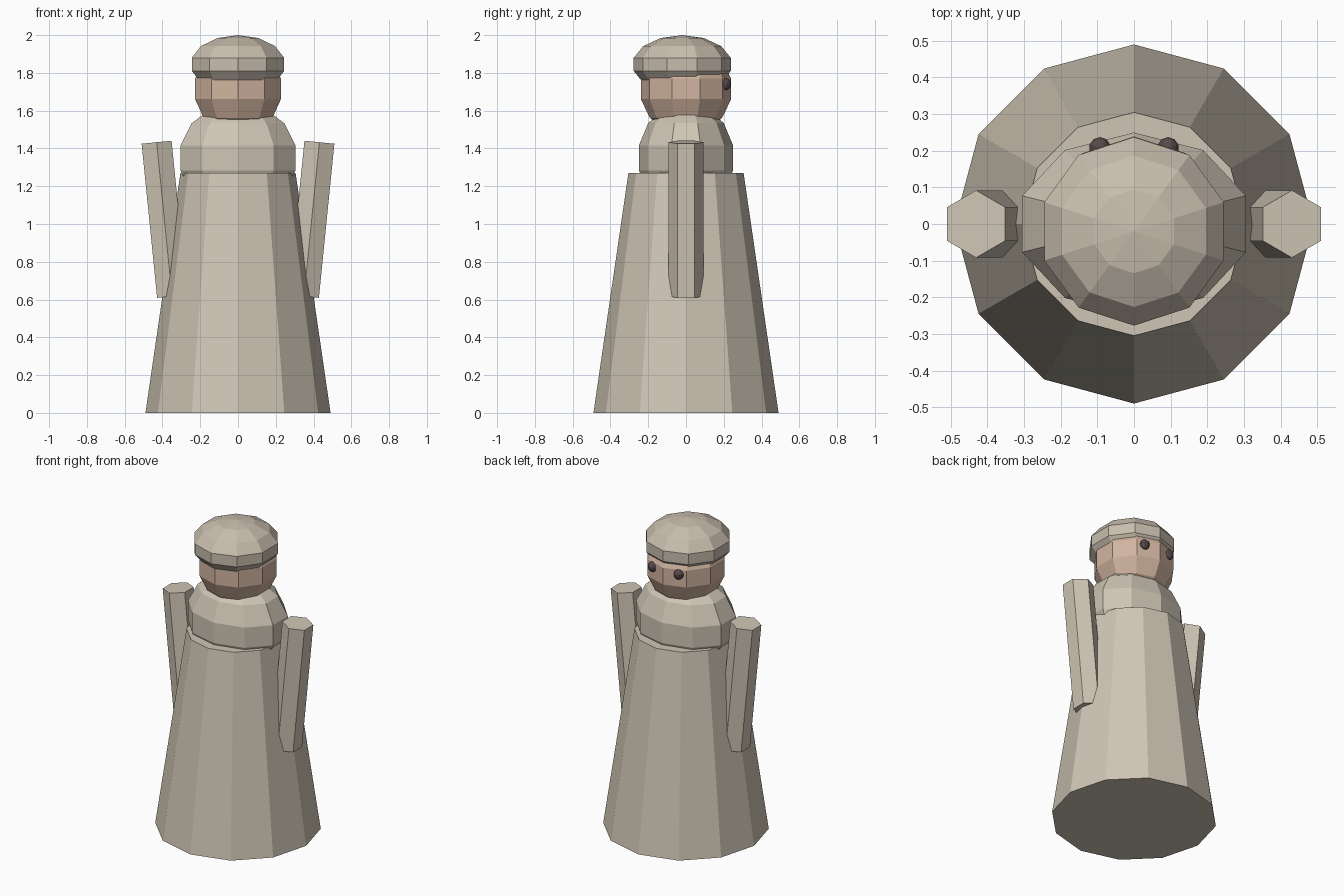
import bpy, math

if "Cube" in bpy.data.objects:
    bpy.data.objects.remove(bpy.data.objects["Cube"])


def material(name, rgb):
    m = bpy.data.materials.new(name)
    m.diffuse_color = (*rgb, 1)
    m.use_nodes = True
    m.node_tree.nodes["Principled BSDF"].inputs["Base Color"].default_value = m.diffuse_color
    return m


CLOTH = material("cloth", (0.62, 0.56, 0.46))
HAT = material("hat_cloth", (0.58, 0.51, 0.42))
SKIN = material("skin", (0.64, 0.46, 0.35))
DARK = material("eye_dark", (0.10, 0.07, 0.07))


def finish(name, mat):
    ob = bpy.context.object
    ob.name = name
    ob.data.materials.append(mat)
    return ob


def ball(name, loc, scale, mat):
    # faceted ball: 10 sides, 7 rings
    bpy.ops.mesh.primitive_uv_sphere_add(segments=10, ring_count=7, radius=1, location=loc)
    bpy.context.object.scale = scale
    return finish(name, mat)


# Robe: 12-sided tapered skirt
bpy.ops.mesh.primitive_cone_add(vertices=12, radius1=0.49, radius2=0.305,
                                depth=1.27, location=(0, 0, 0.635))
finish("robe", CLOTH)

# Shoulders, head and cap
ball("shoulders", (0, 0, 1.35), (0.329, 0.256, 0.295), CLOTH)
ball("head", (0, 0, 1.715), (0.245, 0.245, 0.245), SKIN)
ball("cap", (0, -0.02, 1.845), (0.264, 0.264, 0.155), HAT)

# Mirrored pairs: eyes on the +y side, arms leaning into the robe
for side, s in (("left", -1), ("right", 1)):
    ball(side + "_eye", (s * 0.093, 0.208, 1.74), (0.03, 0.03, 0.032), DARK)
    bpy.ops.mesh.primitive_cylinder_add(vertices=6, radius=0.092, depth=0.82,
                                        location=(s * 0.39, 0, 1.025),
                                        rotation=(0, s * 0.1, 0))
    finish(side + "_arm", CLOTH)
